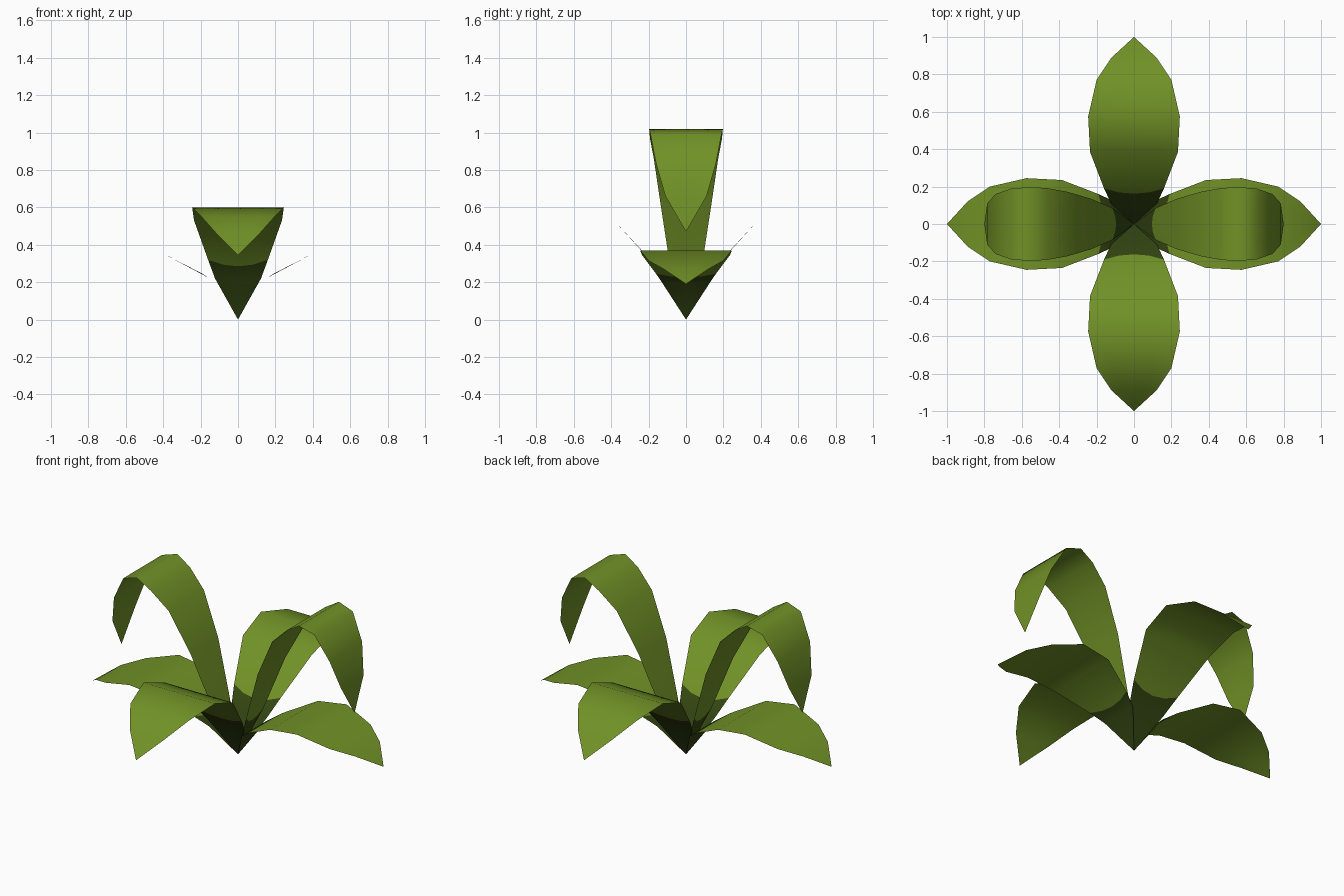
import bpy, bmesh, math

if "Cube" in bpy.data.objects:
    bpy.data.objects.remove(bpy.data.objects["Cube"])


def material(name, rgb):
    m = bpy.data.materials.new(name)
    m.diffuse_color = (*rgb, 1)
    m.use_nodes = True
    m.node_tree.nodes["Principled BSDF"].inputs["Base Color"].default_value = m.diffuse_color
    return m


LEAF = material("leaf green", (0.165, 0.285, 0.020))
BASE = material("dark leaf base", (0.034, 0.062, 0.006))

# Leaf rows: (distance from centre, half width, height); row 2 ends the dark base
SIDE = [(0, 0, 0), (.11, .123, .19), (.19, .16, .245), (.385, .235, .345),
        (.575, .245, .37), (.77, .20, .315), (.89, .12, .27), (1, 0, .19)]
FRONT = [(0, 0, 0), (.11, .123, .22), (.19, .16, .32), (.385, .235, .53),
         (.575, .245, .60), (.77, .20, .555), (.89, .12, .465), (1, 0, .345)]
TALL = [(0, 0, 0), (.06, .045, .15), (.115, .085, .285), (.23, .135, .61),
        (.355, .172, .86), (.465, .192, .965), (.555, .197, 1.02),
        (.655, .19, .99), (.74, .16, .835), (.785, .11, .66), (.8, 0, .47)]


def leaf(name, rows, angle):
    """Thin bent leaf blade growing from the origin in the given direction."""
    bm = bmesh.new()
    ca, sa = math.cos(angle), math.sin(angle)
    grid = []
    for i, (r, w, z) in enumerate(rows):
        line = []
        for t in ([0] if w == 0 else [-1, -.5, 0, .5, 1]):
            rr, zz = r, z
            if i == 2:  # colour border dips towards the middle of the blade
                k = 0.35 * (1 - t * t)
                rr += (rows[1][0] - r) * k
                zz += (rows[1][2] - z) * k
            line.append(bm.verts.new((rr * ca - t * w * sa, rr * sa + t * w * ca, zz)))
        grid.append(line)
    for i, (a, b) in enumerate(zip(grid, grid[1:])):
        for j in range(4):
            if len(a) == 1:
                vs = [a[0], b[j], b[j + 1]]
            elif len(b) == 1:
                vs = [a[j], b[0], a[j + 1]]
            else:
                vs = [a[j], b[j], b[j + 1], a[j + 1]]
            f = bm.faces.new(vs)
            f.smooth = True
            f.material_index = 1 if i < 2 else 0
    me = bpy.data.meshes.new(name)
    bm.to_mesh(me)
    bm.free()
    me.materials.append(LEAF)
    me.materials.append(BASE)
    bpy.context.collection.objects.link(bpy.data.objects.new(name, me))


# Low side leaves, medium front/back leaves, tall arching leaves
for name, rows, deg in [("right_low_leaf", SIDE, 0), ("left_low_leaf", SIDE, 180),
                        ("back_leaf", FRONT, 90), ("front_leaf", FRONT, 270),
                        ("right_tall_leaf", TALL, 0), ("left_tall_leaf", TALL, 180)]:
    leaf(name, rows, math.radians(deg))
